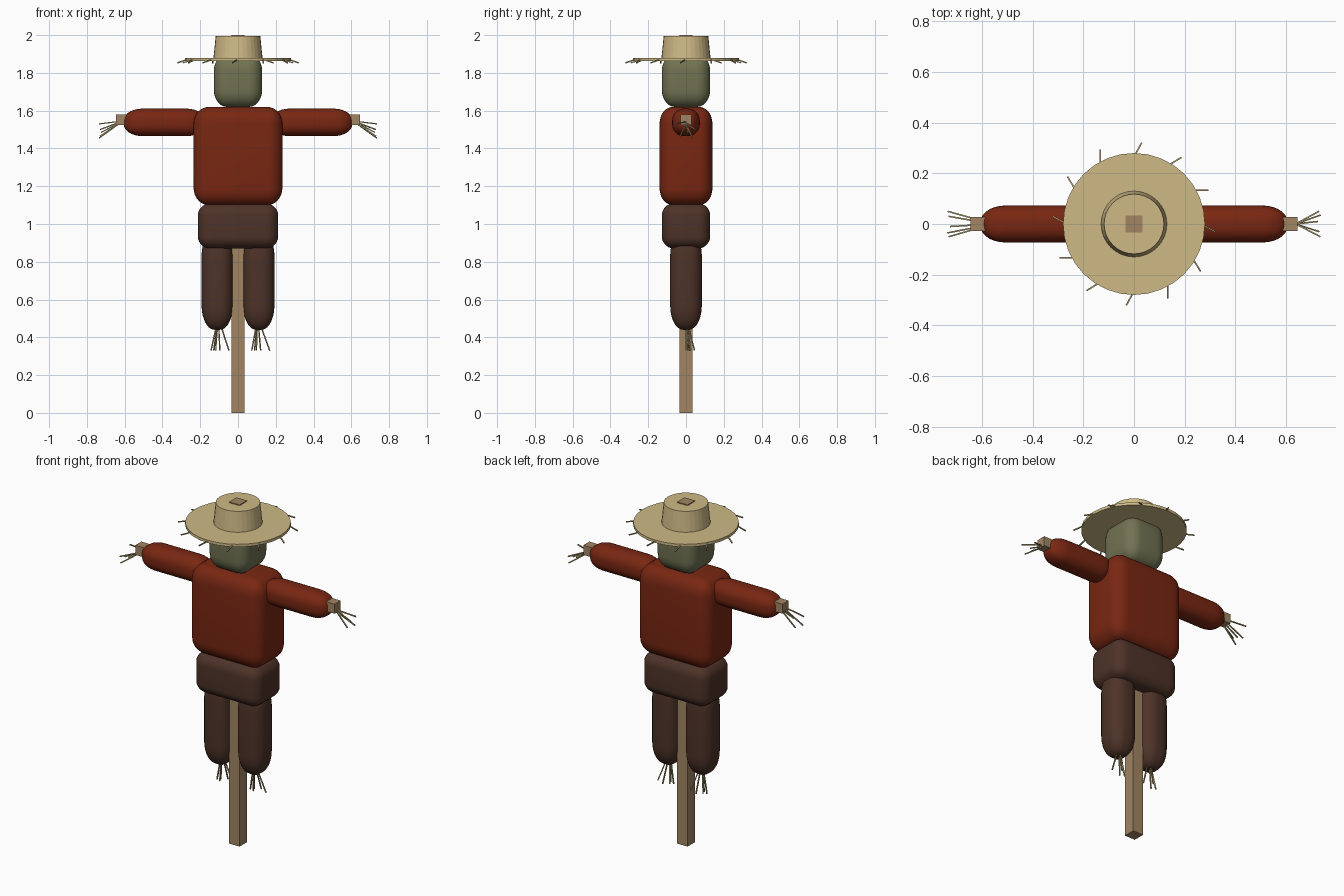
import bpy, bmesh, math
from mathutils import Vector

if "Cube" in bpy.data.objects:
    bpy.data.objects.remove(bpy.data.objects["Cube"], do_unlink=True)


def material(name, r, g, b):
    m = bpy.data.materials.new(name)
    m.use_nodes = True
    m.diffuse_color = (r, g, b, 1)
    m.node_tree.nodes["Principled BSDF"].inputs["Base Color"].default_value = (r, g, b, 1)
    return m


SHIRT = material("red shirt", 0.19, 0.02, 0.006)
TROUSERS = material("brown cloth", 0.075, 0.033, 0.021)
SACK = material("green sackcloth", 0.165, 0.17, 0.085)
WOOD = material("wood", 0.36, 0.235, 0.125)
HAT = material("woven hat", 0.62, 0.49, 0.24)
STRAW = material("straw", 0.45, 0.35, 0.16)


def finish(bm, name, mat, smooth=False):
    bmesh.ops.recalc_face_normals(bm, faces=bm.faces)
    me = bpy.data.meshes.new(name)
    bm.to_mesh(me)
    bm.free()
    me.materials.append(mat)
    for p in me.polygons:
        p.use_smooth = smooth
    ob = bpy.data.objects.new(name, me)
    bpy.context.collection.objects.link(ob)
    return ob


def box(name, mat, centre, size, radii=None):
    """Box, optionally with a separate rounding length along each axis."""
    bm = bmesh.new()
    bmesh.ops.create_cube(bm, size=1)
    r = Vector(radii or (1, 1, 1))
    bmesh.ops.scale(bm, verts=bm.verts, vec=[s / k for s, k in zip(size, r)])
    if radii:
        bmesh.ops.bevel(bm, geom=bm.edges[:], offset=1, segments=7,
                        profile=0.5, affect='EDGES')
    bmesh.ops.scale(bm, verts=bm.verts, vec=r)
    bmesh.ops.translate(bm, verts=bm.verts, vec=centre)
    return finish(bm, name, mat, bool(radii))


def straws(name, pairs, width=0.006):
    """Bundle of thin square stalks, each running between two points."""
    bm = bmesh.new()
    for a, b in pairs:
        a, b = Vector(a), Vector(b)
        turn = (b - a).to_track_quat('Z', 'Y')
        new = bmesh.ops.create_cube(bm, size=1)["verts"]
        for v in new:
            v.co = (a + b) / 2 + turn @ Vector((v.co.x * width, v.co.y * width,
                                                v.co.z * (b - a).length))
    return finish(bm, name, STRAW)


# Wooden frame
box("upright_post", WOOD, (0, 0, 1), (0.068, 0.068, 2))
box("cross_bar", WOOD, (0, 0, 1.552), (1.29, 0.056, 0.056))

# Stuffed body
box("torso", SHIRT, (0, 0, 1.36), (0.47, 0.28, 0.52), (0.08, 0.07, 0.09))
box("hips", TROUSERS, (0, 0, 0.99), (0.426, 0.256, 0.24), (0.07, 0.065, 0.065))
box("head", SACK, (0, 0, 1.76), (0.256, 0.256, 0.28), (0.07, 0.07, 0.09))

for side, s in (("left", 1), ("right", -1)):
    box(side + "_arm", SHIRT, (s * 0.39, 0, 1.538), (0.43, 0.146, 0.146),
        (0.10, 0.062, 0.062))
    box(side + "_leg", TROUSERS, (s * 0.11, 0, 0.70), (0.166, 0.168, 0.52),
        (0.068, 0.068, 0.13))

    # Straw hand, fanned outward and drooping
    tips = [(0.735, 0.05, 1.53), (0.735, -0.035, 1.455), (0.725, -0.01, 1.485),
            (0.73, 0.03, 1.465), (0.73, -0.05, 1.50)]
    straws(side + "_hand_straw",
           [((s * 0.61, y * 0.3, 1.545), (s * x, s * -y, z)) for x, y, z in tips])

    # Straw foot, fanned downward
    spread = [(-0.035, 0.01), (-0.02, 0.025), (-0.01, 0.0), (0.012, 0.045), (0.06, 0.02)]
    straws(side + "_foot_straw",
           [((s * 0.105 + dx * 0.2, dy * 0.2, 0.47), (s * 0.108 + dx, dy, 0.33))
            for dx, dy in spread])

# Hat: one lathed closed profile
SIDES = 32
profile = [(0.10, 1.862), (0.28, 1.862), (0.28, 1.878), (0.13, 1.878),
           (0.118, 1.995), (0, 1.995)]
bm = bmesh.new()
path = [bm.verts.new((r, 0, z)) for r, z in profile]
edges = [bm.edges.new(pair) for pair in zip(path, path[1:])]
bmesh.ops.spin(bm, geom=path + edges, cent=(0, 0, 0), axis=(0, 0, 1),
               angle=math.tau, steps=SIDES, use_duplicate=False)
bmesh.ops.remove_doubles(bm, verts=bm.verts, dist=0.0005)
finish(bm, "straw_hat", HAT)

# Loose stalks sticking out around the brim
stalks = []
for i in range(12):
    a = math.tau * i / 12
    b = a - math.radians(5.4)
    stalks.append(((0.265 * math.cos(a), 0.265 * math.sin(a), 1.872),
                   (0.322 * math.cos(b), 0.322 * math.sin(b), 1.853)))
straws("brim_straw", stalks)
